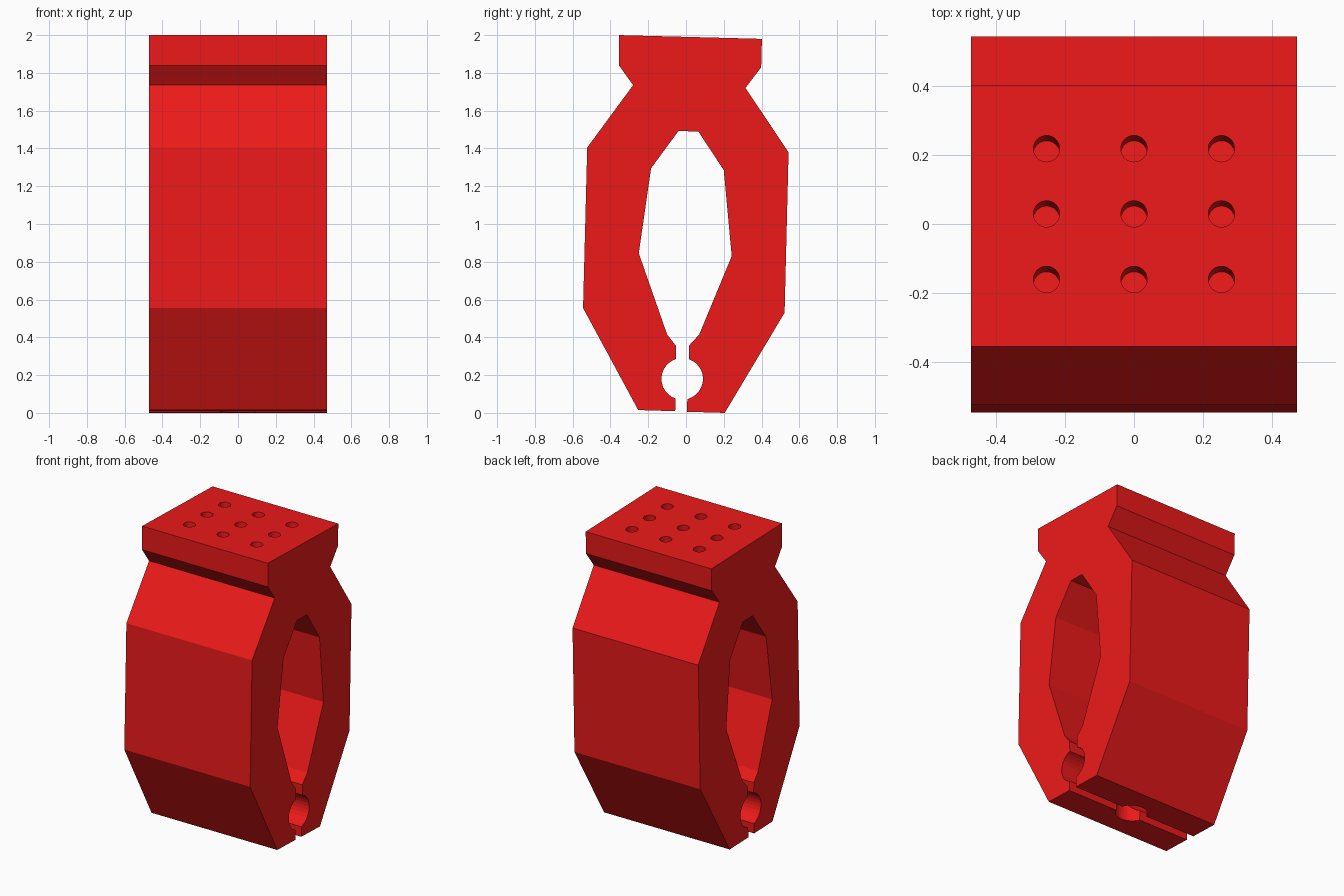
import bpy, bmesh, math
from mathutils import Matrix, Vector

if "Cube" in bpy.data.objects:
    bpy.data.objects.remove(bpy.data.objects["Cube"])

HALF_W = 0.472
CY, CZ, R = -0.02, 0.18, 0.11   # round channel near the foot


def arc(a0, a1, n=12):
    """Points on the round channel, angles in degrees."""
    return [(CY + R * math.cos(math.radians(a0 + (a1 - a0) * i / n)),
             CZ + R * math.sin(math.radians(a0 + (a1 - a0) * i / n)))
            for i in range(n + 1)]


def finish(bm, name):
    bmesh.ops.recalc_face_normals(bm, faces=bm.faces[:])
    mesh = bpy.data.meshes.new(name)
    bm.to_mesh(mesh)
    bm.free()
    ob = bpy.data.objects.new(name, mesh)
    bpy.context.collection.objects.link(ob)
    return ob


def cylinder(bm, start, end, radius):
    """Cylinder between two points."""
    a, b = Vector(start), Vector(end)
    rot = (b - a).to_track_quat('Z', 'Y').to_matrix().to_4x4()
    bmesh.ops.create_cone(bm, cap_ends=True, segments=32, radius1=radius,
                          radius2=radius, depth=(b - a).length,
                          matrix=Matrix.Translation((a + b) / 2) @ rot)


# Clamp profile (y, z): outer right side, slot and channel, opening, then back down
profile = [(-0.355, 2.0), (0.402, 1.98), (0.398, 1.83), (0.315, 1.72),
           (0.543, 1.38), (0.522, 0.53), (0.205, 0.0), (0.005, 0.006)]
profile += [(0.007, 0.073)] + arc(-73, 71)
profile += [(0.015, 0.355), (0.07, 0.415), (0.242, 0.83), (0.2, 1.285),
            (0.065, 1.49), (-0.04, 1.492), (-0.185, 1.295), (-0.25, 0.845),
            (-0.1, 0.415), (-0.053, 0.355)]
profile += arc(107, 251)
profile += [(-0.057, 0.009), (-0.253, 0.015), (-0.545, 0.555),
            (-0.523, 1.405), (-0.28, 1.735), (-0.355, 1.84)]

# Clamp body
bm = bmesh.new()
face = bm.faces.new([bm.verts.new((-HALF_W, y, z)) for y, z in profile])
out = bmesh.ops.extrude_face_region(bm, geom=[face])
bmesh.ops.translate(bm, vec=(2 * HALF_W, 0, 0),
                    verts=[v for v in out['geom'] if isinstance(v, bmesh.types.BMVert)])
body = finish(bm, "clamp_body")

# Cutter: grid of blind holes in the top and a round socket in the foot
bm = bmesh.new()
for x in (-0.253, 0, 0.253):
    for y in (-0.16, 0.03, 0.219):
        cylinder(bm, (x, y - 0.016, 1.79), (x, y + 0.004, 2.05), 0.038)
cylinder(bm, (0, CY, 0.18), (0, CY - 0.005, -0.1), 0.1)
cutter = finish(bm, "hole_cutter")
cutter.hide_render = True

mod = body.modifiers.new("holes", 'BOOLEAN')
mod.operation = 'DIFFERENCE'
mod.solver = 'EXACT'
mod.object = cutter
bpy.context.view_layer.objects.active = body
bpy.ops.object.modifier_apply(modifier=mod.name)
bpy.data.objects.remove(cutter)

# Red plastic
red = bpy.data.materials.new("red_plastic")
red.diffuse_color = (0.85, 0.01, 0.01, 1)
red.use_nodes = True
red.node_tree.nodes["Principled BSDF"].inputs["Base Color"].default_value = red.diffuse_color
body.data.materials.clear()
body.data.materials.append(red)
